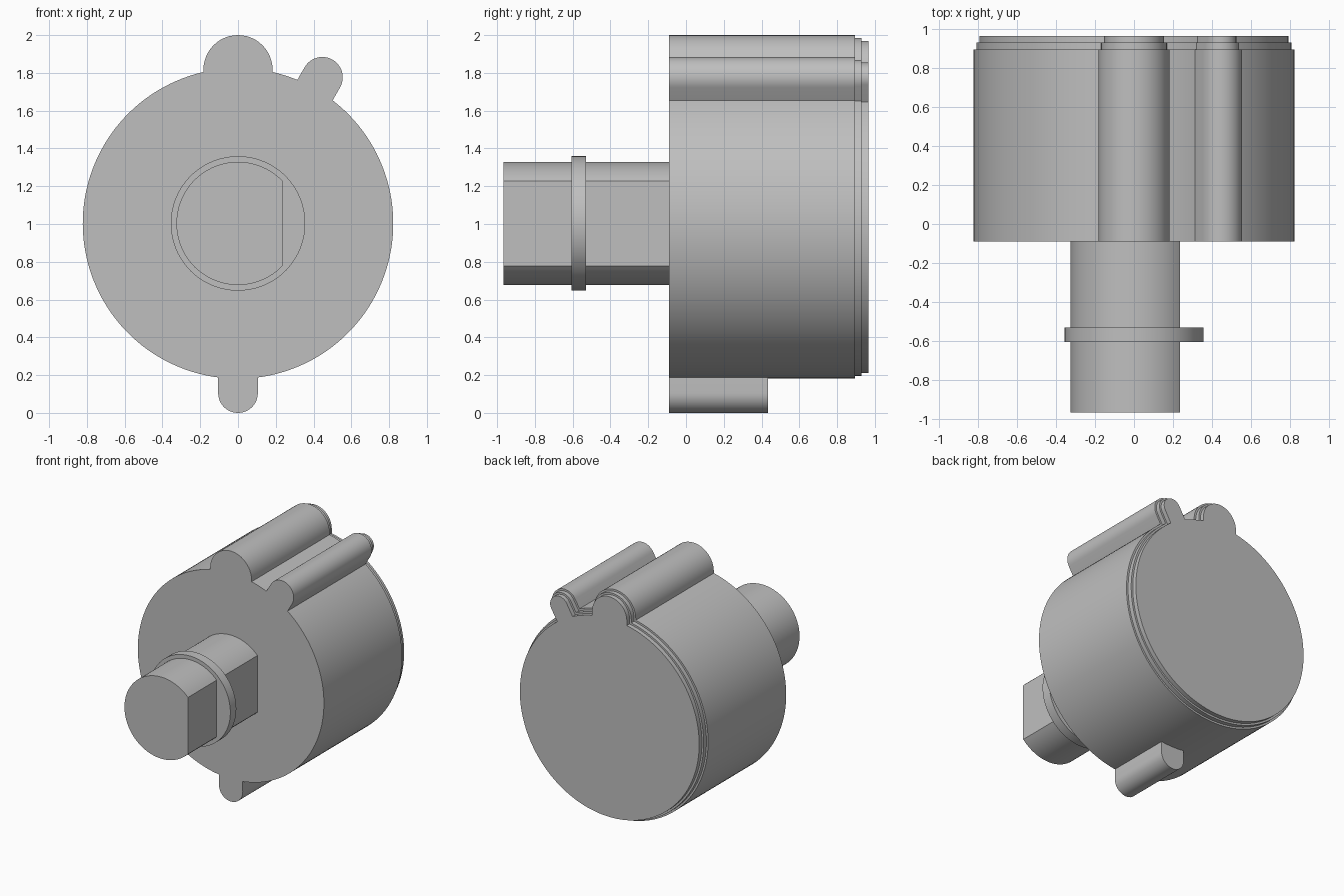
import bpy
import bmesh
from math import radians, degrees, asin, acos, sin, cos, pi

cube = bpy.data.objects.get("Cube")
if cube:
    bpy.data.objects.remove(cube)

grey = bpy.data.materials.new("plain grey")
grey.use_nodes = True
grey.diffuse_color = (0.52, 0.52, 0.52, 1)
grey.node_tree.nodes["Principled BSDF"].inputs["Base Color"].default_value = grey.diffuse_color

AXIS_Z = 1.003        # height of the common axis
BODY_R = 0.822
FRONT, BACK = -0.09, 0.965
# lobes: direction in degrees, distance of the round tip's centre, half width
SIDE_LOBE = (60, 0.893, 0.108)
TOP_LOBE = (90, 0.814, 0.183)
BOTTOM_LOBE = (270, 0.898, 0.105)


def arc(r, start, end, n, cx=0.0, cz=0.0):
    """Points on an arc, both ends included, angles in degrees."""
    angles = [radians(start + (end - start) * i / n) for i in range(n + 1)]
    return [(cx + r * cos(a), cz + r * sin(a)) for a in angles]


def lobe_tip(lobe, inset=0.0):
    angle, dist, width = lobe
    a = radians(angle)
    return arc(width - inset, angle - 90, angle + 90, 24, dist * cos(a), dist * sin(a))


def lobe_half_angle(lobe, inset=0.0):
    return degrees(asin((lobe[2] - inset) / (BODY_R - inset)))


def body_outline(inset):
    r = BODY_R - inset
    side, top = lobe_half_angle(SIDE_LOBE, inset), lobe_half_angle(TOP_LOBE, inset)
    return (lobe_tip(SIDE_LOBE, inset)
            + arc(r, 60 + side, 90 - top, 6)
            + lobe_tip(TOP_LOBE, inset)
            + arc(r, 90 + top, 420 - side, 120))


def loft(name, sections, cap_back=True):
    """Skin matching outlines along y; sections are (y, outline) pairs."""
    bm = bmesh.new()
    rings = [[bm.verts.new((x, y, z + AXIS_Z)) for x, z in outline] for y, outline in sections]
    for a, b in zip(rings, rings[1:]):
        for i in range(len(a)):
            j = (i + 1) % len(a)
            bm.faces.new((a[i], a[j], b[j], b[i]))
    bm.faces.new(rings[0])
    if cap_back:
        bm.faces.new(rings[-1][::-1])
    bmesh.ops.recalc_face_normals(bm, faces=bm.faces)
    mesh = bpy.data.meshes.new(name)
    bm.to_mesh(mesh)
    bm.free()
    mesh.materials.append(grey)
    obj = bpy.data.objects.new(name, mesh)
    bpy.context.collection.objects.link(obj)
    bpy.ops.object.select_all(action="DESELECT")
    obj.select_set(True)
    bpy.context.view_layer.objects.active = obj
    bpy.ops.object.shade_smooth_by_angle(angle=radians(30))
    return obj


# Housing with two lobes and a stepped back rim
steps = [(FRONT, 0), (0.895, 0), (0.895, 0.015), (0.93, 0.015), (0.93, 0.03), (BACK, 0.03)]
loft("housing", [(y, body_outline(inset)) for y, inset in steps])

# Short locating lug under the housing, closed against the housing wall
half = lobe_half_angle(BOTTOM_LOBE)
lug = lobe_tip(BOTTOM_LOBE) + arc(BODY_R - 0.003, 270 + half, 270 - half, 8)
loft("bottom_lug", [(FRONT, lug), (0.435, lug)])

# Shaft with one flat side and a full round collar
SHAFT_R, FLAT_X, COLLAR_R = 0.326, 0.235, 0.356
corner = degrees(acos(FLAT_X / SHAFT_R))
round_part = arc(1, corner, 360 - corner, 72)
flat_part = arc(1, -corner, corner, 20)[1:-1]
directions = round_part + flat_part
shaft = [(x * SHAFT_R, z * SHAFT_R) for x, z in round_part]
shaft += [(FLAT_X, FLAT_X * z / x) for x, z in flat_part]
collar = [(x * COLLAR_R, z * COLLAR_R) for x, z in directions]
loft("shaft", [(-0.967, shaft), (-0.605, shaft), (-0.605, collar),
               (-0.53, collar), (-0.53, shaft), (FRONT, shaft)], cap_back=False)
